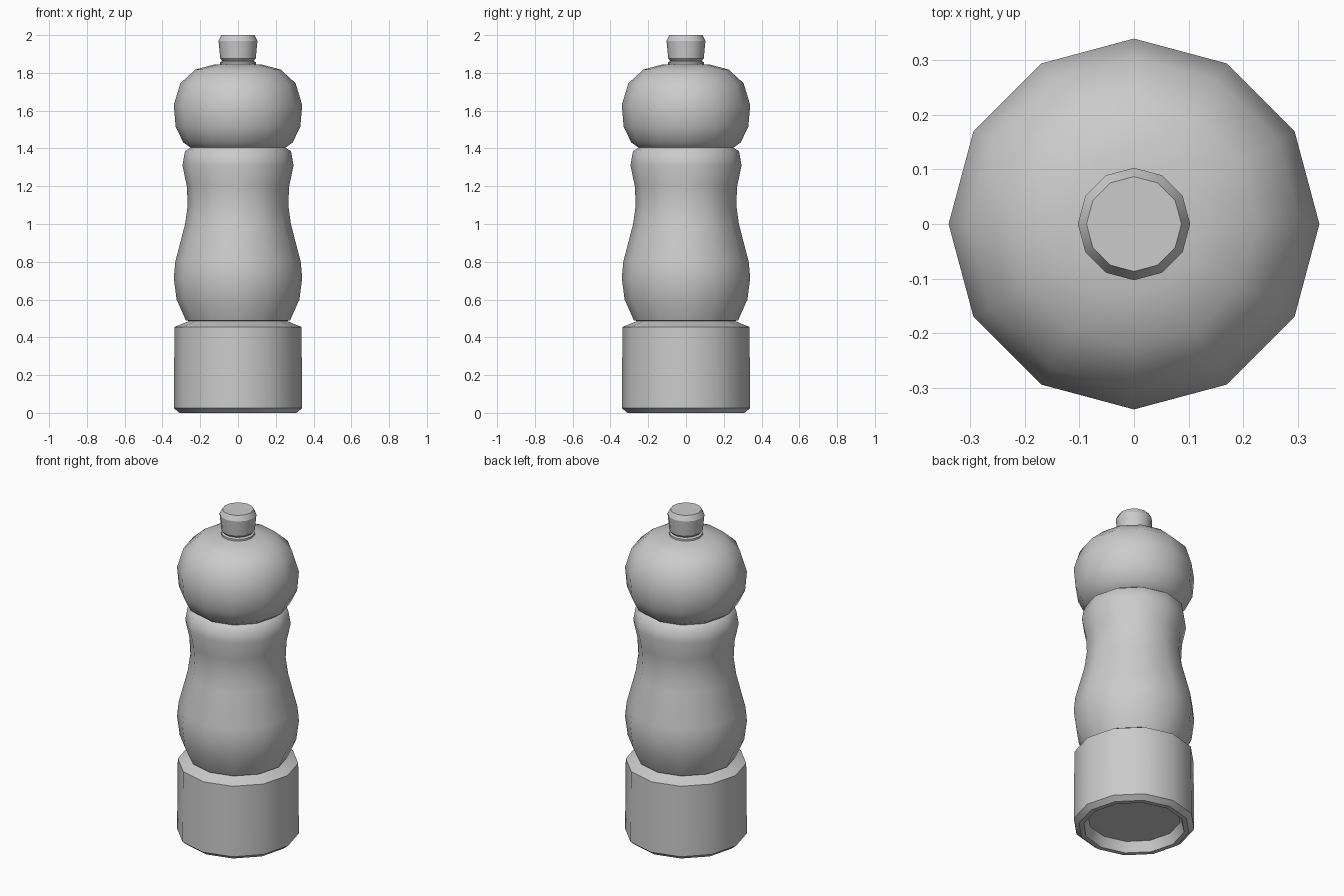
import bpy
import bmesh
from math import cos, sin, tau

cube = bpy.data.objects.get("Cube")
if cube:
    bpy.data.objects.remove(cube, do_unlink=True)

SIDES = 12

# One plain grey for the whole model
grey = bpy.data.materials.new("light grey")
grey.use_nodes = True
grey.diffuse_color = (0.6, 0.6, 0.6, 1)
grey.node_tree.nodes["Principled BSDF"].inputs["Base Color"].default_value = (0.6, 0.6, 0.6, 1)


def turned(name, profile, sharp=()):
    """Lathe a (radius, height) profile, capping both ends; sharp lists hard rings."""
    bm = bmesh.new()
    rings = [[bm.verts.new((r * cos(tau * i / SIDES), r * sin(tau * i / SIDES), z))
              for i in range(SIDES)] for r, z in profile]
    for low, high in zip(rings, rings[1:]):
        for i in range(SIDES):
            j = (i + 1) % SIDES
            bm.faces.new((low[i], low[j], high[j], high[i])).smooth = True
    bm.faces.new(rings[0])
    bm.faces.new(rings[-1])
    bmesh.ops.recalc_face_normals(bm, faces=bm.faces)
    for k in {0, len(rings) - 1, *sharp}:
        for i in range(SIDES):
            bm.edges.get((rings[k][i], rings[k][(i + 1) % SIDES])).smooth = False
    mesh = bpy.data.meshes.new(name)
    bm.to_mesh(mesh)
    bm.free()
    mesh.materials.append(grey)
    obj = bpy.data.objects.new(name, mesh)
    bpy.context.collection.objects.link(obj)
    return obj


# Base collar with a shallow recess underneath
turned("base", [(0.26, 0.06), (0.283, 0.0), (0.31, 0.0), (0.34, 0.025),
                (0.336, 0.455), (0.255, 0.488)], sharp=(1, 2, 3, 4))

# Waisted grip
turned("body", [(0.25, 0.485), (0.276, 0.49), (0.325, 0.6), (0.34, 0.715), (0.332, 0.8),
                (0.28, 1.0), (0.266, 1.1), (0.271, 1.2), (0.294, 1.31),
                (0.281, 1.385), (0.25, 1.405)], sharp=(1,))

# Rounded turning head
turned("head", [(0.25, 1.403), (0.29, 1.432), (0.33, 1.515), (0.34, 1.63), (0.305, 1.745),
                (0.225, 1.818), (0.13, 1.843), (0.08, 1.847)])

# Washer and knob on top
turned("knob_washer", [(0.08, 1.84), (0.094, 1.845), (0.094, 1.857), (0.08, 1.865)], sharp=(1, 2))
turned("knob", [(0.08, 1.86), (0.094, 1.876), (0.103, 1.97), (0.087, 2.0)], sharp=(1, 2))
